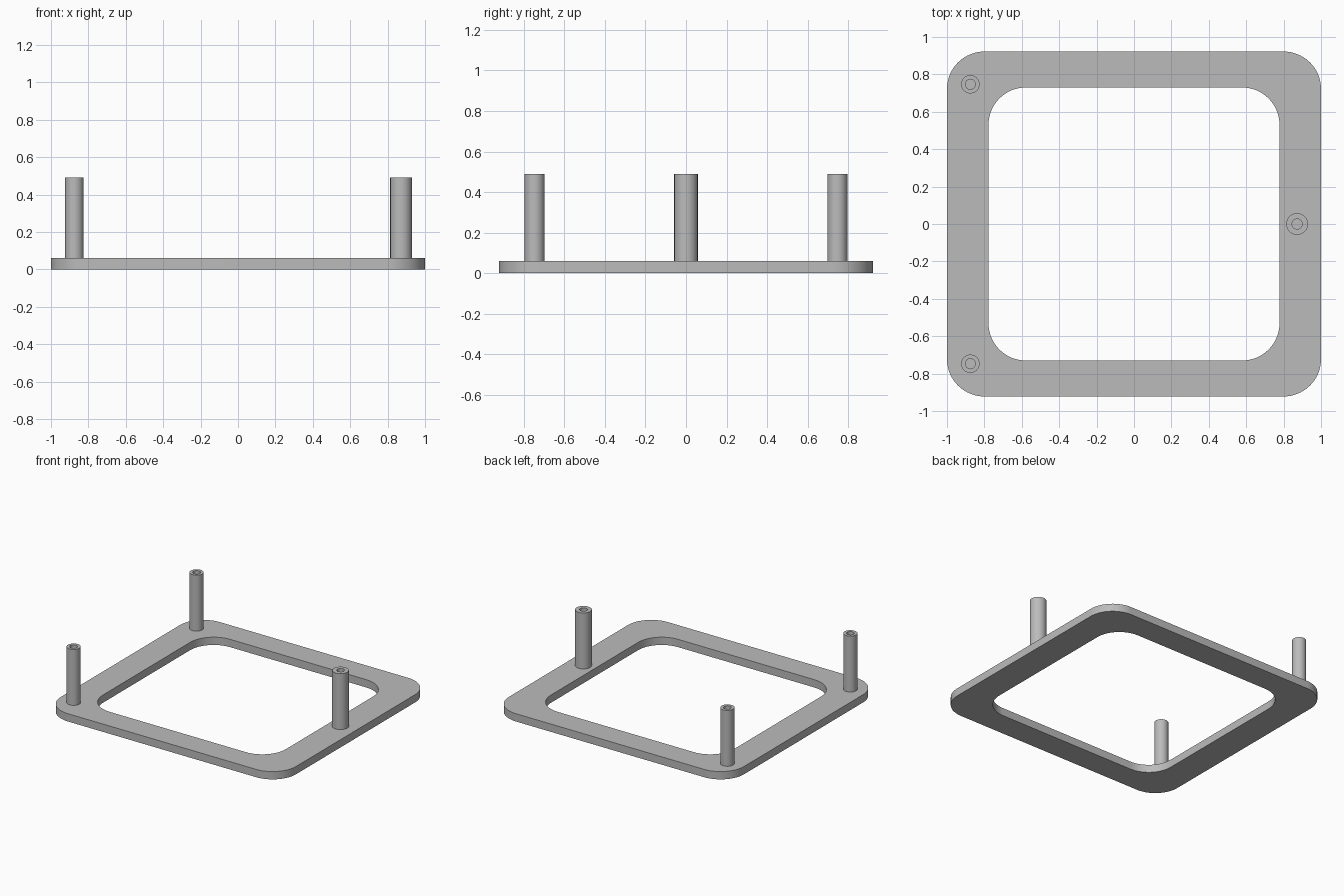
import bpy, bmesh
from math import cos, sin, pi, radians

cube = bpy.data.objects.get("Cube")
if cube:
    bpy.data.objects.remove(cube, do_unlink=True)

THICK, TOP = 0.06, 0.49

grey = bpy.data.materials.new("plain grey")
grey.use_nodes = True
colour = (0.5, 0.5, 0.5, 1)
grey.diffuse_color = colour
grey.node_tree.nodes["Principled BSDF"].inputs["Base Color"].default_value = colour


def rounded_rect(hx, hy, r, steps=16):
    """Outline of a rectangle with rounded corners, anticlockwise."""
    pts = []
    for i, (sx, sy) in enumerate([(1, 1), (-1, 1), (-1, -1), (1, -1)]):
        for k in range(steps + 1):
            a = (i + k / steps) * pi / 2
            pts.append((sx * (hx - r) + r * cos(a), sy * (hy - r) + r * sin(a)))
    return pts


def circle(r, steps=48):
    return [(r * cos(2 * pi * k / steps), r * sin(2 * pi * k / steps)) for k in range(steps)]


def ring_solid(name, outer, inner, z0, z1, location=(0, 0, 0)):
    """Solid between two matching outlines, from z0 up to z1."""
    bm = bmesh.new()
    loops = [[bm.verts.new((x, y, z)) for x, y in pts]
             for pts, z in ((outer, z0), (outer, z1), (inner, z1), (inner, z0))]
    n = len(outer)
    for i, a in enumerate(loops):
        b = loops[(i + 1) % 4]
        for k in range(n):
            m = (k + 1) % n
            bm.faces.new((a[k], a[m], b[m], b[k]))
    bmesh.ops.recalc_face_normals(bm, faces=bm.faces)
    mesh = bpy.data.meshes.new(name)
    bm.to_mesh(mesh)
    bm.free()
    mesh.materials.append(grey)
    obj = bpy.data.objects.new(name, mesh)
    obj.location = location
    bpy.context.collection.objects.link(obj)
    bpy.ops.object.select_all(action='DESELECT')
    obj.select_set(True)
    bpy.context.view_layer.objects.active = obj
    bpy.ops.object.shade_smooth_by_angle(angle=radians(30))
    return obj


# Flat frame with a rounded opening
ring_solid("base_frame", rounded_rect(1, 0.922, 0.2), rounded_rect(0.778, 0.73, 0.2), 0, THICK)

# Hollow posts standing on the frame
for name, x, y, radius in (("front_right_post", -0.875, -0.747, 0.049),
                           ("back_right_post", -0.875, 0.747, 0.049),
                           ("left_post", 0.872, 0, 0.058)):
    ring_solid(name, circle(radius), circle(0.027), THICK, TOP, (x, y, 0))
